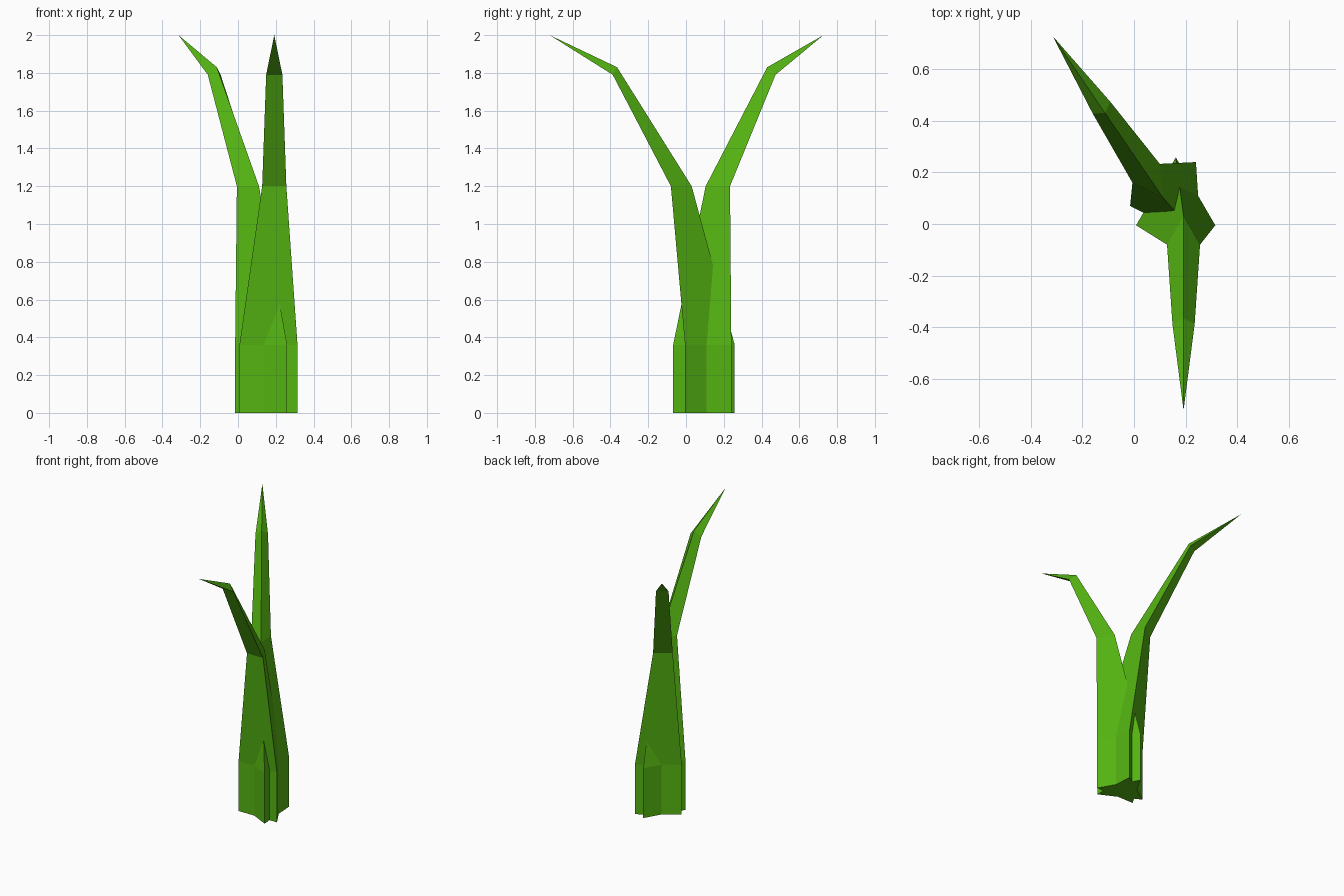
import bpy, bmesh

if "Cube" in bpy.data.objects:
    bpy.data.objects.remove(bpy.data.objects["Cube"])

green = bpy.data.materials.new("leaf green")
green.diffuse_color = (0.09, 0.46, 0.006, 1)
green.use_nodes = True
green.node_tree.nodes["Principled BSDF"].inputs["Base Color"].default_value = green.diffuse_color


def blade(name, sections, tip):
    """Loft triangular sections (left, right, inner ridge) up to a point."""
    bm = bmesh.new()
    rings = [[bm.verts.new(p) for p in s] for s in sections]
    bm.faces.new(rings[0])
    for a, b in zip(rings, rings[1:]):
        for i in range(3):
            j = (i + 1) % 3
            bm.faces.new((a[i], a[j], b[j], b[i]))
    top = bm.verts.new(tip)
    for i in range(3):
        bm.faces.new((rings[-1][i], rings[-1][(i + 1) % 3], top))
    bmesh.ops.recalc_face_normals(bm, faces=bm.faces)
    mesh = bpy.data.meshes.new(name)
    bm.to_mesh(mesh)
    bm.free()
    mesh.materials.append(green)
    ob = bpy.data.objects.new(name, mesh)
    bpy.context.collection.objects.link(ob)


def level(points, z):
    return [(x, y, z) for x, y in points]


# Blade leaning to the front
front_base = [(0.008, -0.005), (0.315, -0.005), (0.162, 0.258)]
blade("front_blade", [
    level(front_base, 0), level(front_base, 0.36),
    level([(0.128, -0.08), (0.256, -0.08), (0.192, 0.03)], 1.2),
    [(0.149, -0.388, 1.79), (0.235, -0.388, 1.79), (0.192, -0.365, 1.83)],
], (0.192, -0.722, 2))

# Blade leaning to the back left
back_base = [(-0.015, 0.07), (0.24, 0.24), (0.26, -0.068)]
blade("back_blade", [
    level(back_base, 0), level(back_base, 0.36),
    level([(-0.006, 0.16), (0.1, 0.233), (0.111, 0.104)], 1.2),
    [(-0.16, 0.428, 1.79), (-0.092, 0.474, 1.79), (-0.112, 0.43, 1.83)],
], (-0.315, 0.728, 2))
